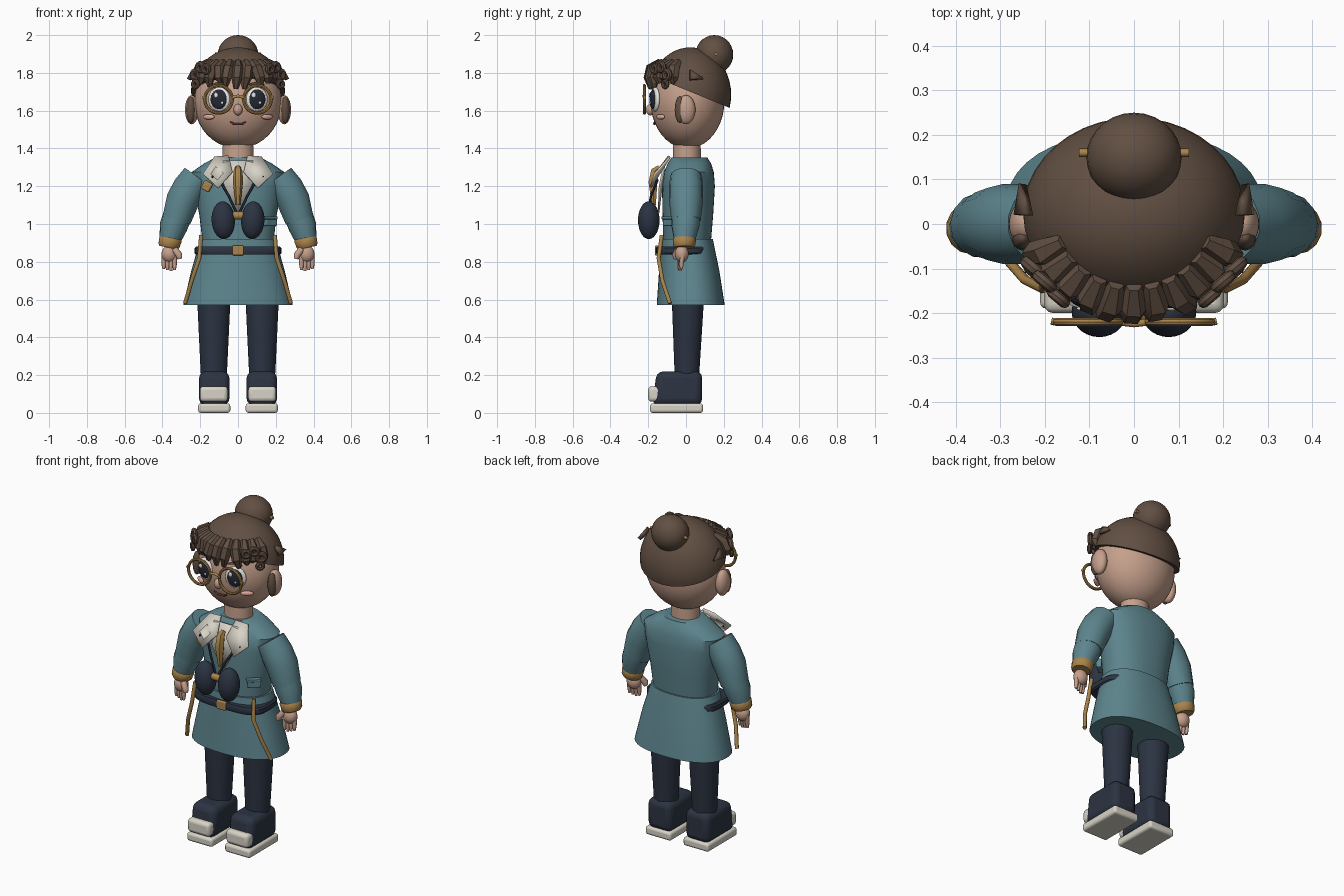
import bpy, bmesh, math, random
from mathutils import Vector

random.seed(4)
if "Cube" in bpy.data.objects:
    bpy.data.objects.remove(bpy.data.objects["Cube"])


def mat(name, *rgb):
    m = bpy.data.materials.new(name)
    m.use_nodes = True
    m.diffuse_color = (*rgb, 1)
    m.node_tree.nodes["Principled BSDF"].inputs["Base Color"].default_value = (*rgb, 1)
    return m


TEAL = mat("teal cloth", .11, .235, .27)
NAVY = mat("navy", .025, .034, .055)
SKIN = mat("skin", .56, .35, .26)
HAIR = mat("brown hair", .12, .078, .055)
GOLD = mat("gold", .40, .23, .07)
CREAM = mat("cream", .68, .65, .57)
WHITE = mat("eye white", .8, .8, .78)
DARK = mat("pupil dark", .018, .022, .032)
BLUSH = mat("blush", .72, .40, .32)
LIP = mat("lip brown", .12, .04, .03)


def finish(o, name, m, angle=40):
    o.name = name
    o.data.materials.clear()
    o.data.materials.append(m)
    bpy.ops.object.select_all(action='DESELECT')
    o.select_set(True)
    bpy.context.view_layer.objects.active = o
    bpy.ops.object.shade_smooth_by_angle(angle=math.radians(angle))
    return o


def from_bmesh(bm, name, m, angle=40):
    bmesh.ops.recalc_face_normals(bm, faces=bm.faces)
    me = bpy.data.meshes.new(name)
    bm.to_mesh(me)
    bm.free()
    o = bpy.data.objects.new(name, me)
    bpy.context.collection.objects.link(o)
    return finish(o, name, m, angle)


def ball(name, m, loc, r, rot=(0, 0, 0), seg=28):
    bpy.ops.mesh.primitive_uv_sphere_add(segments=seg, ring_count=seg // 2, location=loc, rotation=rot)
    o = bpy.context.object
    o.scale = r
    return finish(o, name, m)


def box(name, m, loc, size, bevel=.01, rot=(0, 0, 0)):
    bpy.ops.mesh.primitive_cube_add(size=1, location=loc, rotation=rot)
    o = bpy.context.object
    o.scale = size
    bpy.ops.object.transform_apply(location=False, rotation=False, scale=True)
    b = o.modifiers.new("round", 'BEVEL')
    b.width, b.segments = bevel, 3
    return finish(o, name, m)


def ring(name, m, loc, major, minor):
    bpy.ops.mesh.primitive_torus_add(location=loc, rotation=(math.pi / 2, 0, 0), major_radius=major,
                                     minor_radius=minor, major_segments=36, minor_segments=8)
    return finish(bpy.context.object, name, m)


def tube(name, m, pts, radii, res=3, angle=50):
    """Round tube through points, one radius per point."""
    cu = bpy.data.curves.new(name, 'CURVE')
    cu.dimensions, cu.bevel_depth, cu.bevel_resolution, cu.use_fill_caps = '3D', 1, res, True
    sp = cu.splines.new('POLY')
    sp.points.add(len(pts) - 1)
    for p, co, r in zip(sp.points, pts, radii):
        p.co, p.radius = (*co, 1), r
    o = bpy.data.objects.new(name, cu)
    bpy.context.collection.objects.link(o)
    bpy.ops.object.select_all(action='DESELECT')
    o.select_set(True)
    bpy.context.view_layer.objects.active = o
    bpy.ops.object.convert(target='MESH')
    return finish(bpy.context.object, name, m, angle)


def loft(name, m, rows, cx=0, power=2, n=40):
    """Stack of rounded sections: z, half width, half depth, centre y."""
    bm, prev = bmesh.new(), None
    for z, rx, ry, cy in rows:
        cur = []
        for i in range(n):
            c, s = math.cos(math.tau * i / n), math.sin(math.tau * i / n)
            cur.append(bm.verts.new((cx + rx * math.copysign(abs(c) ** (2 / power), c),
                                     cy + ry * math.copysign(abs(s) ** (2 / power), s), z)))
        if prev:
            for i in range(n):
                bm.faces.new((prev[i], prev[i - 1], cur[i - 1], cur[i]))
        else:
            bm.faces.new(cur)
        prev = cur
    bm.faces.new(prev)
    return from_bmesh(bm, name, m)


def plate(name, m, pts, thick=.008):
    bm = bmesh.new()
    bm.faces.new([bm.verts.new(p) for p in pts])
    o = from_bmesh(bm, name, m)
    s = o.modifiers.new("thickness", 'SOLIDIFY')
    s.thickness, s.offset = thick, 0
    return o


# Coat, neck and head
loft("coat_skirt", TEAL, [(.57, .29, .18, .025), (.75, .248, .16, .017), (.92, .2, .137, .005)], power=2.3)
loft("coat_torso", TEAL, [(.88, .185, .125, .005), (1.05, .205, .134, .01), (1.2, .235, .14, .013),
                          (1.275, .245, .132, .015), (1.32, .18, .115, .018), (1.352, .12, .095, .018)], power=2.3)
loft("neck", SKIN, [(1.33, .083, .075, .005), (1.44, .08, .072, .005)])
ball("head", SKIN, (0, .008, 1.648), (.232, .195, .248), seg=40)

# Hair cap cut along a line that drops towards the back
bm = bmesh.new()
bmesh.ops.create_uvsphere(bm, u_segments=40, v_segments=24, radius=1)
for v in bm.verts:
    v.co = Vector((v.co.x * .25, v.co.y * .217 + .022, v.co.z * .25 + 1.685))
cut = bmesh.ops.bisect_plane(bm, geom=bm.verts[:] + bm.edges[:] + bm.faces[:], plane_co=(0, .23, 1.615),
                             plane_no=(0, .41, 1), clear_inner=True)
bmesh.ops.holes_fill(bm, edges=[e for e in bm.edges if e.is_boundary])
from_bmesh(bm, "hair_cap", HAIR)
ball("hair_bun", HAIR, (0, .15, 1.897), (.107, .1, .103))
tube("bun_pin", GOLD, [(-.123, .16, 1.9), (.123, .16, 1.9)], [.009] * 2)

# Fringe of chunky locks round the forehead
for i in range(11):
    a = math.radians(-68 + 13.6 * i)
    sx, sy = math.sin(a), math.cos(a)
    drop = 1.715 + .035 * abs(sx) + random.uniform(-.012, .012)
    lean = random.uniform(-.025, .025)
    tube("fringe_lock", HAIR, [(.17 * sx, .02 - .16 * sy, 1.86), (.215 * sx, .01 - .195 * sy, 1.825),
                               (.23 * sx + lean / 2, .01 - .208 * sy, 1.775), (.222 * sx + lean, .01 - .198 * sy, drop)],
         [.018, .032, .03, .012], res=1, angle=25)
for s in (1, -1):
    for x, y, z, r in ((.2, -.13, 1.83, .03), (.225, -.1, 1.79, .032), (.225, -.11, 1.74, .025), (.17, -.165, 1.82, .028)):
        ring("side_curl", HAIR, (s * x, y, z), r * .65, r * .45).rotation_euler.z = s * .7
    plate("loose_lock", HAIR, [(s * .235, .02, 1.815), (s * .25, .09, 1.77), (s * .262, .02, 1.765)], .02)

# Face, ears and glasses
for s in (1, -1):
    ball("ear", SKIN, (s * .245, .0, 1.605), (.036, .05, .077))
    ball("ear_lock", HAIR, (s * .25, -.032, 1.605), (.025, .028, .072), seg=12)
    ball("eye_white", WHITE, (s * .1, -.163, 1.66), (.06, .02, .064), (0, 0, s * .3))
    ball("pupil", DARK, (s * .1, -.174, 1.66), (.046, .018, .052), (0, 0, s * .2))
    ball("eye_glint", WHITE, (s * .1 - .017, -.19, 1.682), (.012, .006, .014), seg=12)
    ball("eye_glint_small", WHITE, (s * .1 + .016, -.19, 1.642), (.007, .005, .008), seg=12)
    ball("cheek", BLUSH, (s * .155, -.135, 1.567), (.036, .012, .014), (0, 0, s * .6))
    tube("eyebrow", HAIR, [(s * .06, -.18, 1.737), (s * .1, -.175, 1.748), (s * .14, -.16, 1.737)], [.005, .007, .004])
    ring("glasses_rim", GOLD, (s * .103, -.22, 1.66), .073, .0085)
    tube("glasses_hinge", GOLD, [(s * .178, -.22, 1.67), (s * .186, -.218, 1.67)], [.008] * 2)
tube("glasses_bridge", GOLD, [(-.034, -.22, 1.668), (0, -.224, 1.678), (.034, -.22, 1.668)], [.008] * 3)
ball("nose", SKIN, (0, -.188, 1.605), (.024, .024, .03))
tube("mouth", LIP, [(-.042, -.166, 1.54), (-.02, -.168, 1.53), (.02, -.168, 1.53), (.042, -.166, 1.54)], [.004, .006, .006, .004])

# Shirt front, tie, badge and pocket
plate("shirt_front", CREAM, [(-.08, -.112, 1.335), (.08, -.112, 1.335), (.075, -.14, 1.2), (0, -.145, 1.06), (-.075, -.14, 1.2)])
tube("tie", GOLD, [(0, -.14, 1.3), (0, -.165, 1.28), (0, -.175, 1.22), (0, -.17, 1.1)], [.015, .024, .027, .012], res=1)
box("badge", GOLD, (-.165, -.125, 1.2), (.05, .02, .05), .008, (0, .5, -.3))
box("pocket", TEAL, (.17, -.088, 1.015), (.075, .03, .05), .006, (0, 0, .7))
box("pocket_flap", TEAL, (.17, -.094, 1.033), (.082, .03, .016), .004, (0, 0, .7))

# Binoculars
tube("binocular_link", GOLD, [(-.035, -.2, 1.045), (.035, -.2, 1.045)], [.022] * 2)
for s in (1, -1):
    ball("binocular_barrel", NAVY, (s * .078, -.197, 1.02), (.062, .057, .1), (0, s * .05, 0))
    tube("binocular_strap", NAVY, [(s * .1, -.15, 1.235), (s * .05, -.185, 1.15), (s * .008, -.2, 1.06)], [.007] * 3, res=1)
    plate("collar_wing", CREAM, [(s * .05, -.09, 1.36), (s * .125, -.085, 1.355), (s * .185, -.165, 1.265),
                                 (s * .105, -.19, 1.19), (s * .03, -.155, 1.275)], .01)
    ball("collar_stud", DARK, (s * .135, -.168, 1.25), (.006, .008, .006), seg=8)

# Belt and coat straps
loft("belt", NAVY, [(.838, .222, .132, -.022), (.846, .23, .136, -.022), (.872, .23, .136, -.022),
                    (.88, .222, .132, -.022)], power=3.6)
box("buckle", GOLD, (0, -.155, .86), (.06, .02, .052), .006)
for s in (1, -1):
    tube("coat_strap", GOLD, [(s * .195, -.128, .94), (s * .205, -.145, .82), (s * .245, -.125, .7), (s * .28, -.085, .58)], [.011] * 4)

# Arms and hands
for s in (1, -1):
    tube("upper_sleeve", TEAL, [(s * .215, .0, 1.25), (s * .258, .0, 1.19), (s * .293, .0, 1.125), (s * .326, 0, 1.02)],
         [.084, .09, .09, .078], res=5, angle=60)
    tube("lower_sleeve", TEAL, [(s * .322, 0, 1.04), (s * .342, -.003, .985), (s * .362, -.008, .91)], [.076, .074, .056], res=5, angle=60)
    tube("cuff", GOLD, [(s * .355, -.008, .93), (s * .357, -.008, .92), (s * .366, -.01, .885), (s * .368, -.01, .875)],
         [.055, .062, .058, .05], res=5)
    ball("palm", SKIN, (s * .363, -.022, .842), (.042, .036, .046))
    tube("thumb", SKIN, [(s * .335, -.04, .865), (s * .312, -.055, .835), (s * .308, -.055, .815)], [.018, .019, .012])
    for i in range(4):
        x, y = s * (.336 + .019 * i), -.03 + .004 * i
        tube("finger", SKIN, [(x, y, .84), (x, y - .006, .785), (x, y - .006, .75 + .006 * abs(i - 1))], [.013, .012, .007])

# Legs and shoes
for s in (1, -1):
    loft("trouser_leg", NAVY, [(.18, .066, .064, .005), (.22, .07, .066, .005), (.6, .088, .085, .01)], cx=s * .128)
    shoe = box("shoe_upper", NAVY, (s * .126, -.047, .13), (.16, .265, .18), .035)
    for v in shoe.data.vertices:
        if v.co.z > 0 and v.co.y < 0:
            v.co.y += .025
    box("toe_cap", CREAM, (s * .128, -.16, .1), (.148, .08, .082), .02)
    box("shoe_sole", CREAM, (s * .126, -.05, .025), (.17, .28, .05), .014)
